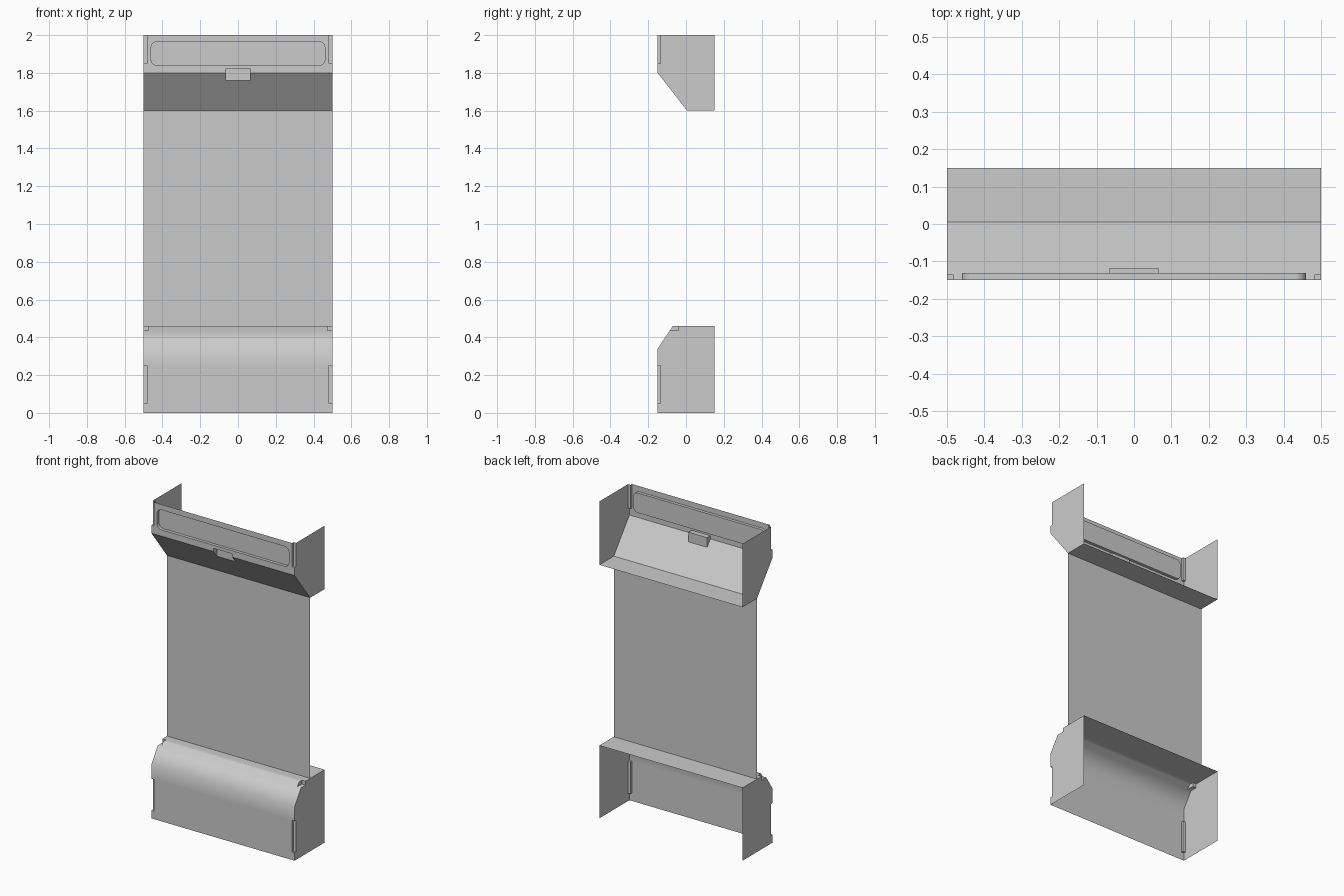
import bpy, bmesh, math
from mathutils import Vector

if "Cube" in bpy.data.objects:
    bpy.data.objects.remove(bpy.data.objects["Cube"])

PANEL_Y = 0.006


def mesh_object(name, bm):
    bmesh.ops.recalc_face_normals(bm, faces=bm.faces)
    me = bpy.data.meshes.new(name)
    bm.to_mesh(me)
    bm.free()
    ob = bpy.data.objects.new(name, me)
    bpy.context.collection.objects.link(ob)
    return ob


def prism(name, points, sweep):
    """Extrude a closed 3D outline along a vector."""
    bm = bmesh.new()
    face = bm.faces.new([bm.verts.new(p) for p in points])
    ext = bmesh.ops.extrude_face_region(bm, geom=[face], use_keep_orig=True)
    moved = [g for g in ext["geom"] if isinstance(g, bmesh.types.BMVert)]
    bmesh.ops.translate(bm, verts=moved, vec=Vector(sweep))
    return mesh_object(name, bm)


def body(name, profile):
    return prism(name, [(-0.5, y, z) for y, z in profile], (1, 0, 0))


def box_cutter(x0, x1, y0, y1, z0, z1):
    pts = [(x0, y0, z0), (x1, y0, z0), (x1, y0, z1), (x0, y0, z1)]
    return prism("cutter", pts, (0, y1 - y0, 0))


def corner_cutters(width, y0, y1, z0, z1):
    xs = 0.5 - width
    return [box_cutter(min(s * xs, s * 0.6), max(s * xs, s * 0.6), y0, y1, z0, z1)
            for s in (-1, 1)]


def rounded_cutter(hx, z0, z1, r, y0, y1, steps=6):
    pts = []
    for k, (sx, cz) in enumerate(((1, z1 - r), (-1, z1 - r), (-1, z0 + r), (1, z0 + r))):
        for i in range(steps + 1):
            a = math.pi / 2 * (k + i / steps)
            pts.append((sx * (hx - r) + r * math.cos(a), y0, cz + r * math.sin(a)))
    return prism("cutter", pts, (0, y1 - y0, 0))


def carve_and_open(ob, cutters, is_open, angle):
    """Subtract the cutters, remove the open sides, then shade."""
    for c in cutters:
        m = ob.modifiers.new("cut", 'BOOLEAN')
        m.operation, m.solver, m.object = 'DIFFERENCE', 'EXACT', c
    dg = bpy.context.evaluated_depsgraph_get()
    dg.update()
    bm = bmesh.new()
    bm.from_mesh(bpy.data.meshes.new_from_object(ob.evaluated_get(dg)))
    bm.normal_update()
    gone = [f for f in bm.faces if is_open(f.normal, f.calc_center_median())]
    bmesh.ops.delete(bm, geom=gone, context='FACES')
    ob.modifiers.clear()
    bm.to_mesh(ob.data)
    bm.free()
    for c in cutters:
        bpy.data.objects.remove(c)
    bpy.ops.object.select_all(action='DESELECT')
    ob.select_set(True)
    bpy.context.view_layer.objects.active = ob
    bpy.ops.object.shade_smooth_by_angle(angle=math.radians(angle))


# upper housing: open top and back, with sign recess, latch recess, corner notches
upper = body("upper_housing", [(-0.15, 2), (-0.15, 1.8), (PANEL_Y, 1.6), (0.15, 1.6), (0.15, 2)])
cuts = [rounded_cutter(0.46, 1.84, 1.965, 0.03, -0.25, -0.131),
        box_cutter(-0.065, 0.065, -0.25, -0.118, 1.7, 1.82)]
cuts += corner_cutters(0.018, -0.25, -0.135, 1.85, 2.1)
carve_and_open(upper, cuts,
               lambda n, c: (n.z > 0.9 and c.z > 1.99) or (n.y > 0.9 and c.y > 0.149), 32)

# lower housing: open bottom and back, with side grip notches and top corner notches
lower = body("lower_housing", [(-0.15, 0), (-0.15, 0.25), (-0.15, 0.34), (-0.07, 0.46),
                               (PANEL_Y, 0.46), (0.15, 0.46), (0.15, 0)])
cuts = corner_cutters(0.018, -0.25, -0.135, 0.05, 0.25)
cuts += corner_cutters(0.025, -0.25, -0.04, 0.435, 0.56)
carve_and_open(lower, cuts,
               lambda n, c: (n.z < -0.9 and c.z < 0.01) or (n.y > 0.9 and c.y > 0.149), 60)

# thin screen panel joining the two housings
bm = bmesh.new()
bm.faces.new([bm.verts.new((x, PANEL_Y, z)) for x, z in
              ((-0.5, 0.46), (0.5, 0.46), (0.5, 1.6), (-0.5, 1.6))])
mesh_object("screen_panel", bm)
